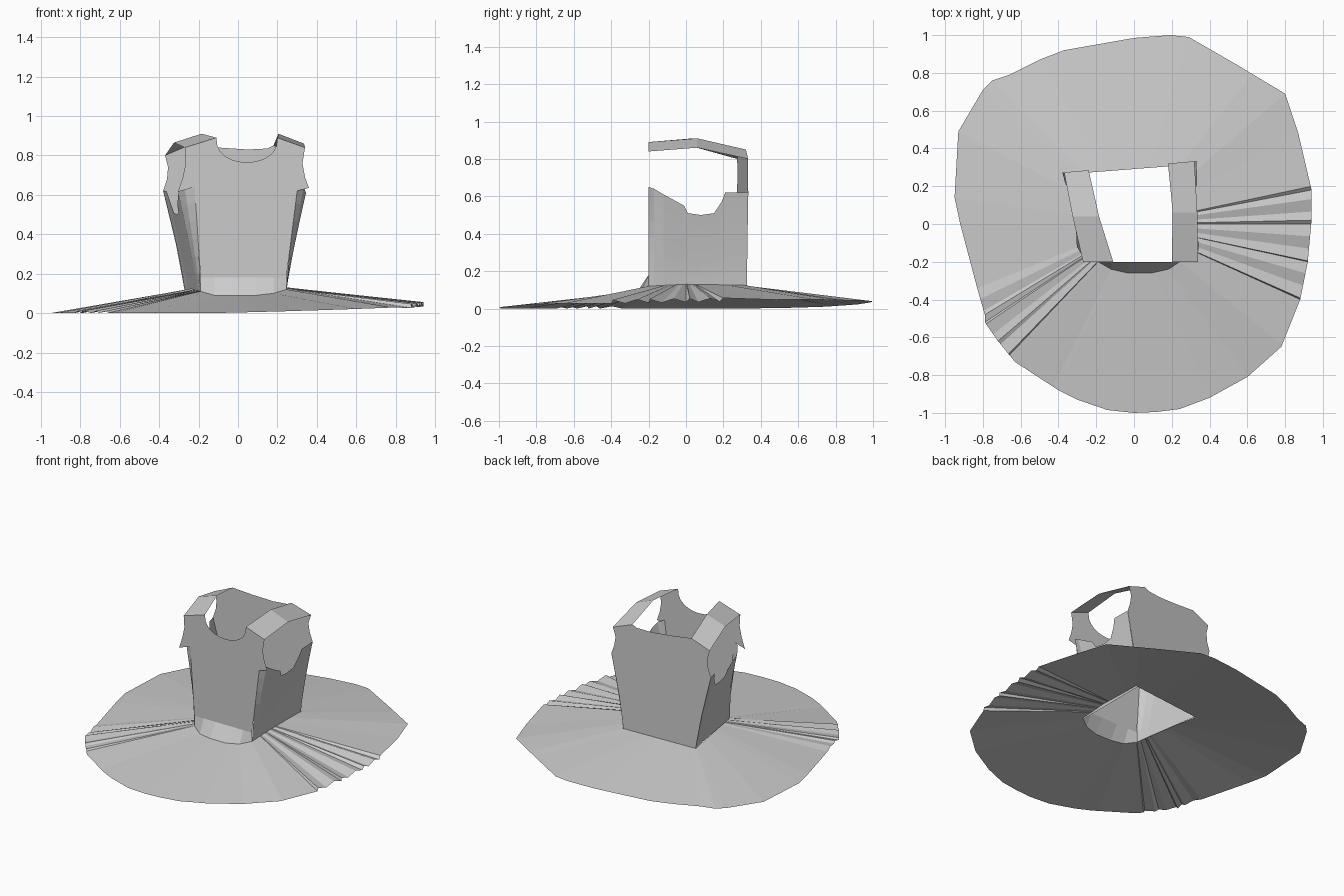
import bpy
import math
from mathutils import Vector

cube = bpy.data.objects.get("Cube")
if cube:
    bpy.data.objects.remove(cube, do_unlink=True)

cloth = bpy.data.materials.new("grey_cloth")
cloth.use_nodes = True
GREY = (0.6, 0.6, 0.6, 1)
cloth.diffuse_color = GREY
cloth.node_tree.nodes["Principled BSDF"].inputs["Base Color"].default_value = GREY


def add_mesh(name, verts, faces):
    mesh = bpy.data.meshes.new(name)
    mesh.from_pydata([tuple(v) for v in verts], [], faces)
    mesh.materials.append(cloth)
    mesh.update()
    obj = bpy.data.objects.new(name, mesh)
    bpy.context.collection.objects.link(obj)
    return obj


def loft(name, rows, closed=False):
    """Join rows of equal length with quads."""
    n = len(rows[0])
    verts = [v for row in rows for v in row]
    faces = []
    for r in range(len(rows) - 1):
        for i in range(n if closed else n - 1):
            j = (i + 1) % n
            faces.append((r * n + i, r * n + j, (r + 1) * n + j, (r + 1) * n + i))
    return add_mesh(name, verts, faces)


def ray_hit(loop, angle):
    """Point where a ray from the axis meets a closed loop around it."""
    d = Vector((math.cos(angle), math.sin(angle)))
    for i, a in enumerate(loop):
        b = loop[(i + 1) % len(loop)]
        ca, cb = d.x * a.y - d.y * a.x, d.x * b.y - d.y * b.x
        if ca <= 1e-7 and cb > 1e-7:
            p = a.lerp(b, ca / (ca - cb))
            if p.x * d.x + p.y * d.y > 0:
                return p
    return min(loop, key=lambda p: -(p.x * d.x + p.y * d.y))


# Waist loop, counter-clockwise from the left side
front_waist = [Vector(p) for p in (
    (-.19, -.2, .11), (-.12, -.24, .09), (-.03, -.26, .09),
    (.09, -.26, .09), (.18, -.24, .1), (.245, -.2, .12))]
waist = front_waist + [Vector(p) for p in (
    (.25, 0, .13), (.245, .31, .125), (-.27, .27, .11), (-.235, 0, .125))]

# Skirt: a wide, slightly tilted and irregular disc
rim_xy = [(.94, .02), (.94, .18), (.87, .48), (.8, .69), (.55, .84), (.29, .99),
          (.19, 1), (0, .985), (-.37, .92), (-.5, .87), (-.66, .79), (-.75, .76),
          (-.8, .71), (-.93, .49), (-.95, .14), (-.92, 0), (-.83, -.34),
          (-.79, -.48), (-.79, -.52), (-.72, -.62), (-.63, -.73), (-.4, -.88),
          (-.3, -.93), (-.14, -.985), (0, -1), (.12, -.995), (.24, -.98),
          (.4, -.92), (.6, -.81), (.78, -.65), (.88, -.4), (.92, -.2)]
rim = [Vector((x, y, max(0, .018 + .025 * x + .015 * y))) for x, y in rim_xy]
angles = [math.atan2(p.y, p.x) for p in rim + waist]
pleats = [math.radians(a) for a in range(-24, 16, 4)]
pleats += [math.radians(a) for a in range(-154, -130, 4)]
angles = sorted({round(a, 4) for a in angles + pleats})
inner, outer = [], []
for k, a in enumerate(angles):
    inner.append(ray_hit(waist, a))
    p = ray_hit(rim, a).copy()
    if any(abs(a - q) < .03 for q in pleats):
        p.z = max(0, p.z + (.012 if k % 2 else -.008))
    outer.append(p)
loft("skirt", [inner, outer], closed=True)

# Front panel: flat, with a scooped neck and cut-in armholes
FRONT_Y = -.2
hem = [Vector((p.x, FRONT_Y, .18)) for p in front_waist]
neck = [Vector((.045 + .155 * math.cos(t), FRONT_Y, .89 - .125 * math.sin(t) ** .8))
        for t in (math.pi * i / 12 for i in range(13))]
left_edge = [(.3, .62), (.36, .635), (.34, .69), (.327, .76), (.34, .84)]
right_edge = [(-.27, .84), (-.265, .76), (-.28, .69), (-.305, .615), (-.22, .64)]
outline = hem + [Vector((x, FRONT_Y, z)) for x, z in left_edge] + neck
outline += [Vector((x, FRONT_Y, z)) for x, z in right_edge]
add_mesh("front_panel", outline, [tuple(range(len(outline)))])
loft("front_waist_flare", [front_waist, hem])


# Back panel: slightly angled, with a shallow neckline
def back(x, z):
    return Vector((x, .305 + .085 * x, z))


back_xz = [(-.27, .11), (.245, .125), (.275, .35), (.33, .62), (.31, .68), (.3, .74),
           (.32, .8), (.18, .85), (.15, .835), (.05, .83), (-.1, .84), (-.24, .855),
           (-.37, .8), (-.355, .74), (-.36, .68), (-.38, .62), (-.315, .35)]
add_mesh("back_panel", [back(x, z) for x, z in back_xz], [tuple(range(len(back_xz)))])

# Side panels: rounded front corner and a scooped armhole along the top
armhole = [(-.2, .65), (-.17, .64), (-.12, .61), (-.01, .55), (.01, .51), (.08, .5),
           (.15, .51), (.19, .57), (.21, .62), (.31, .62)]


def side_panel(name, front_low, front_high, back_low, back_high, bulge):
    steps = 6
    rows = []
    for r in range(steps + 1):
        row = []
        for k, (y, top) in enumerate(armhole):
            z = .11 + (top - .11) * r / steps
            t = (z - .11) / .53
            s = (y + .2) / .51
            low = front_low + (back_low - front_low) * s
            high = front_high + (back_high - front_high) * s
            x = low + (high - low) * t ** 1.25
            if k:
                x += bulge * t * (1 - s) * (.6 if k == 1 else 1)
            end_y = .305 + .085 * x
            row.append(Vector((x, y if k < len(armhole) - 1 else end_y, z)))
        rows.append(row)
    return loft(name, rows)


side_panel("left_side_panel", .245, .3, .245, .335, .055)
side_panel("right_side_panel", -.19, -.22, -.27, -.385, -.075)


# Shoulder straps: bent bands from the front panel over to the back panel
def strap(name, rows):
    loft(name, [[Vector(a), Vector(b)] for a, b in rows])


strap("left_strap", [((.2, FRONT_Y, .89), (.34, FRONT_Y, .84)),
                     ((.205, .06, .91), (.335, .06, .86)),
                     (back(.18, .85), back(.32, .8))])
strap("right_strap", [((-.11, FRONT_Y, .89), (-.27, FRONT_Y, .84)),
                      ((-.185, .04, .91), (-.325, .04, .865)),
                      (back(-.24, .855), back(-.37, .8))])
